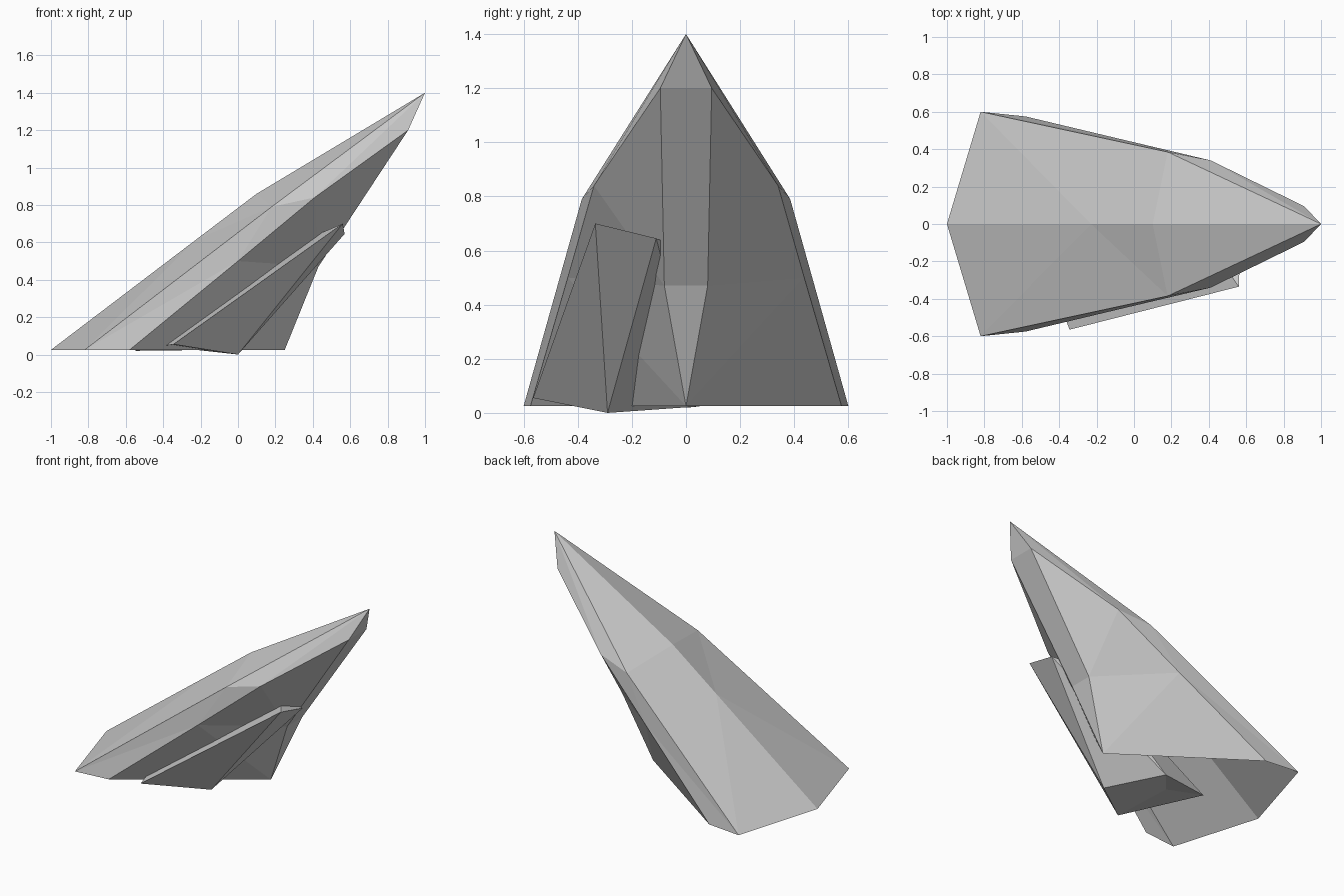
import bpy
import bmesh

if "Cube" in bpy.data.objects:
    bpy.data.objects.remove(bpy.data.objects["Cube"], do_unlink=True)

# One stone colour
GREY = (0.6, 0.6, 0.6, 1.0)
stone = bpy.data.materials.new("stone_grey")
stone.use_nodes = True
stone.diffuse_color = GREY
stone.node_tree.nodes["Principled BSDF"].inputs["Base Color"].default_value = GREY


def build(name, points, faces, mirrored):
    """Flat-faced shell from named corner points; optionally mirrored over y."""
    bm = bmesh.new()
    for side in ((1, -1) if mirrored else (1,)):
        verts = {k: bm.verts.new((x, y * side, z)) for k, (x, y, z) in points.items()}
        for face in faces:
            bm.faces.new([verts[k] for k in face.split()])
    bmesh.ops.remove_doubles(bm, verts=bm.verts, dist=0.0005)
    bmesh.ops.triangulate(bm, faces=bm.faces)
    bmesh.ops.recalc_face_normals(bm, faces=bm.faces)
    mesh = bpy.data.meshes.new(name)
    bm.to_mesh(mesh)
    bm.free()
    mesh.materials.append(stone)
    obj = bpy.data.objects.new(name, mesh)
    bpy.context.collection.objects.link(obj)
    return obj


# Leaning spike, open underneath: one half, mirrored across the ridge
spike = {
    "apex": (1.0, 0, 1.4),
    "ridge_low": (-1.0, 0, 0.025), "ridge_mid": (-0.23, 0, 0.61), "ridge_top": (0.1, 0, 0.86),
    "rim_low": (-0.82, 0.6, 0.025), "rim_top": (0.18, 0.385, 0.79),
    "side_low": (-0.58, 0.575, 0.025), "side_mid": (0.0, 0.437, 0.5), "side_top": (0.41, 0.34, 0.84),
    "keel_low": (0.25, 0, 0.025), "keel_mid": (0.43, 0.08, 0.47), "keel_top": (0.91, 0.095, 1.2),
    "front_mid": (0.43, 0, 0.47), "front_top": (0.91, 0, 1.2),
}
build("leaning_spike", spike, [
    "ridge_low rim_low ridge_mid", "ridge_mid rim_low rim_top",
    "ridge_mid rim_top ridge_top", "ridge_top rim_top apex",
    "rim_low side_low side_mid rim_top", "rim_top side_mid side_top",
    "rim_top side_top apex", "apex side_top keel_top",
    "side_low keel_low keel_mid side_mid", "side_mid keel_mid side_top",
    "side_top keel_mid keel_top",
    "keel_low front_mid keel_mid", "keel_mid front_mid front_top keel_top",
    "keel_top front_top apex",
], True)

# Smaller shard leaning against one side, its inner end sunk in the spike
shard = {
    "tip": (0.56, -0.335, 0.7), "tip_front": (0.57, -0.11, 0.645), "tip_inner": (0.35, -0.03, 0.61),
    "foot_back": (-0.345, -0.565, 0.055), "foot_front": (0.0, -0.29, 0.0),
    "inner_front": (-0.215, 0.05, 0.024), "inner_back": (-0.55, 0.01, 0.02),
    "notch": (-0.36, -0.123, 0.05),
}
build("side_shard", shard, [
    "tip foot_back foot_front", "tip foot_front tip_front", "tip tip_front tip_inner",
    "tip tip_inner inner_back", "tip inner_back foot_back",
    "tip_front foot_front inner_front", "tip_front inner_front tip_inner",
    "tip_inner inner_front inner_back",
    "foot_back notch inner_front", "foot_back inner_front foot_front",
    "foot_back inner_back notch", "inner_back inner_front notch",
], False)
